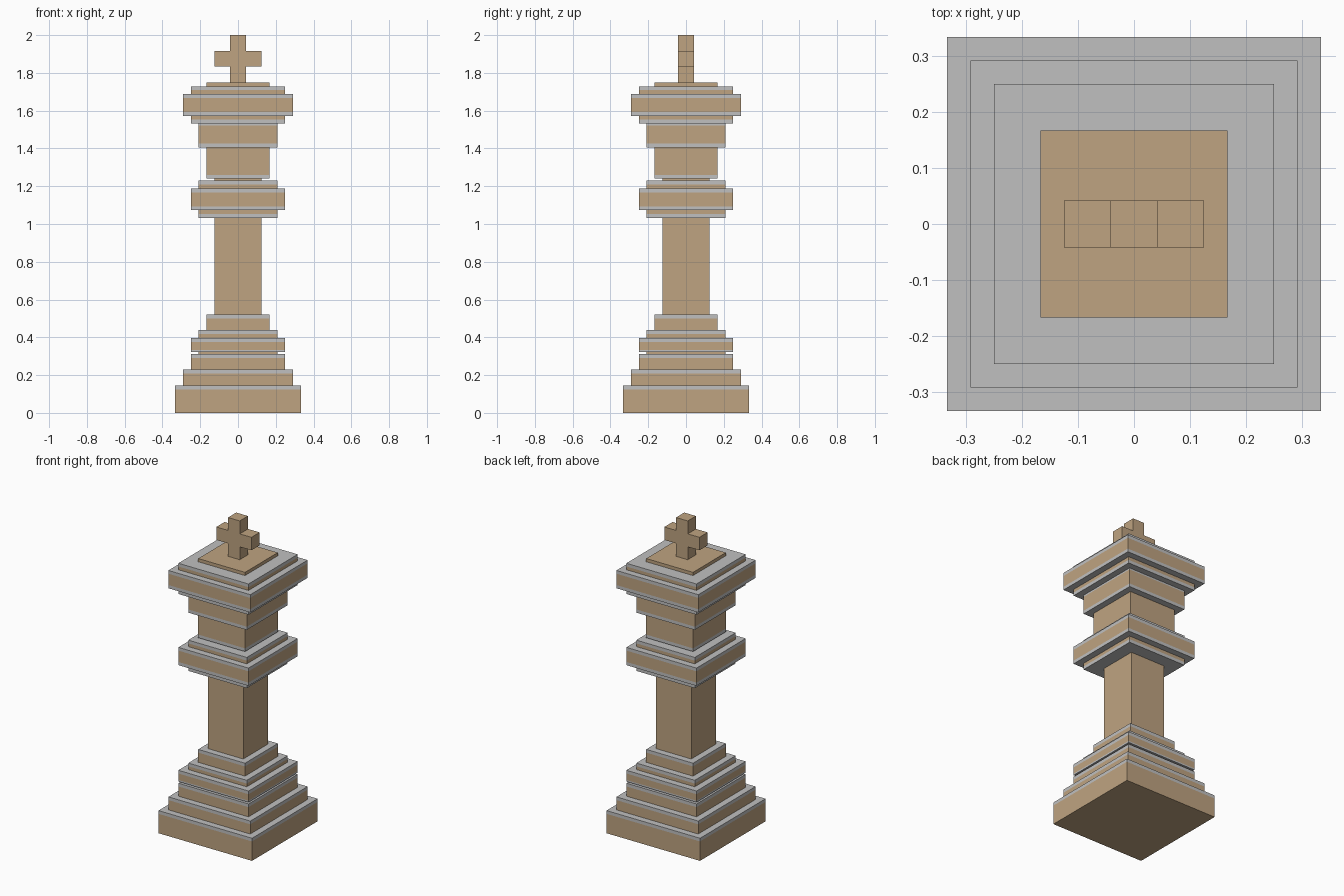
import bpy, bmesh

if "Cube" in bpy.data.objects:
    bpy.data.objects.remove(bpy.data.objects["Cube"])

U = 1 / 24  # half-width step of the square tiers


def material(name, rgb):
    m = bpy.data.materials.new(name)
    m.diffuse_color = (*rgb, 1)
    m.use_nodes = True
    m.node_tree.nodes["Principled BSDF"].inputs["Base Color"].default_value = m.diffuse_color
    return m


WOOD, TRIM = 0, 1
MATS = [material("tan_wood", (0.52, 0.37, 0.22)), material("grey_trim", (0.53, 0.53, 0.53))]


def new_object(name, bm):
    bmesh.ops.recalc_face_normals(bm, faces=bm.faces)
    me = bpy.data.meshes.new(name)
    bm.to_mesh(me)
    bm.free()
    for m in MATS:
        me.materials.append(m)
    ob = bpy.data.objects.new(name, me)
    bpy.context.collection.objects.link(ob)
    return ob


def tiered(name, z, tiers):
    """Stepped square column; tier = (half width in U, top z, trim below, trim above)."""
    bands = []
    for w, top, below, above in tiers:
        cuts = [z] + ([z + below] if below else []) + ([top - above] if above else []) + [top]
        for i, (a, b) in enumerate(zip(cuts, cuts[1:])):
            trim = (below and i == 0) or (above and i == len(cuts) - 2)
            bands.append((w * U, a, b, TRIM if trim else WOOD))
        z = top
    bm = bmesh.new()

    def ring(w, h):
        return [bm.verts.new((x * w, y * w, h)) for x, y in ((-1, -1), (1, -1), (1, 1), (-1, 1))]

    def bridge(r, s, mat):
        for i in range(4):
            j = (i + 1) % 4
            bm.faces.new((r[i], r[j], s[j], s[i])).material_index = mat

    last, last_w, last_mat = None, 0, 0
    for w, a, b, mat in bands:
        if last is None:
            low = ring(w, a)
            bm.faces.new(low[::-1]).material_index = mat
        elif abs(w - last_w) < 1e-6:
            low = last
        else:  # ledge takes the colour of the wider band
            low = ring(w, a)
            bridge(last, low, mat if w > last_w else last_mat)
        last, last_w, last_mat = ring(w, b), w, mat
        bridge(low, last, mat)
    bm.faces.new(last).material_index = last_mat
    return new_object(name, bm)


T = 0.0208  # trim thickness
# Stepped foot with its double ring
tiered("base", 0, [(8, .1458, 0, T), (7, .2292, 0, T), (6, .3125, 0, T), (5, .323, 0, 0),
                   (6, .3958, T / 2, T), (5, .4375, 0, T), (4, .5208, 0, T)])
# Plain square shaft
tiered("shaft", .5208, [(3, 1.0312, 0, 0)])
# Collar around the upper shaft
tiered("collar", 1.0312, [(5, 1.0729, T, 0), (6, 1.1875, T, T), (5, 1.2292, 0, T), (3, 1.2396, 0, 0)])
# Flaring head and tan cap
tiered("head", 1.2396, [(4, 1.4062, T, 0), (5, 1.5312, T, T / 2), (6, 1.5729, T, 0),
                        (7, 1.6875, T, T), (6, 1.7292, 0, T), (4, 1.75, 0, 0)])

# Cross finial: plus-shaped outline extruded along y
outline = []
quarter = [(1, 1.75), (1, 1.8333), (3, 1.8333), (3, 1.9167), (1, 1.9167), (1, 2.0)]
outline = [(x * U, z) for x, z in quarter] + [(-x * U, z) for x, z in reversed(quarter)]
bm = bmesh.new()
face = bm.faces.new([bm.verts.new((x, -U, z)) for x, z in outline])
ext = bmesh.ops.extrude_face_region(bm, geom=[face])
bmesh.ops.translate(bm, vec=(0, 2 * U, 0), verts=[v for v in ext["geom"] if isinstance(v, bmesh.types.BMVert)])
new_object("cross_finial", bm)
